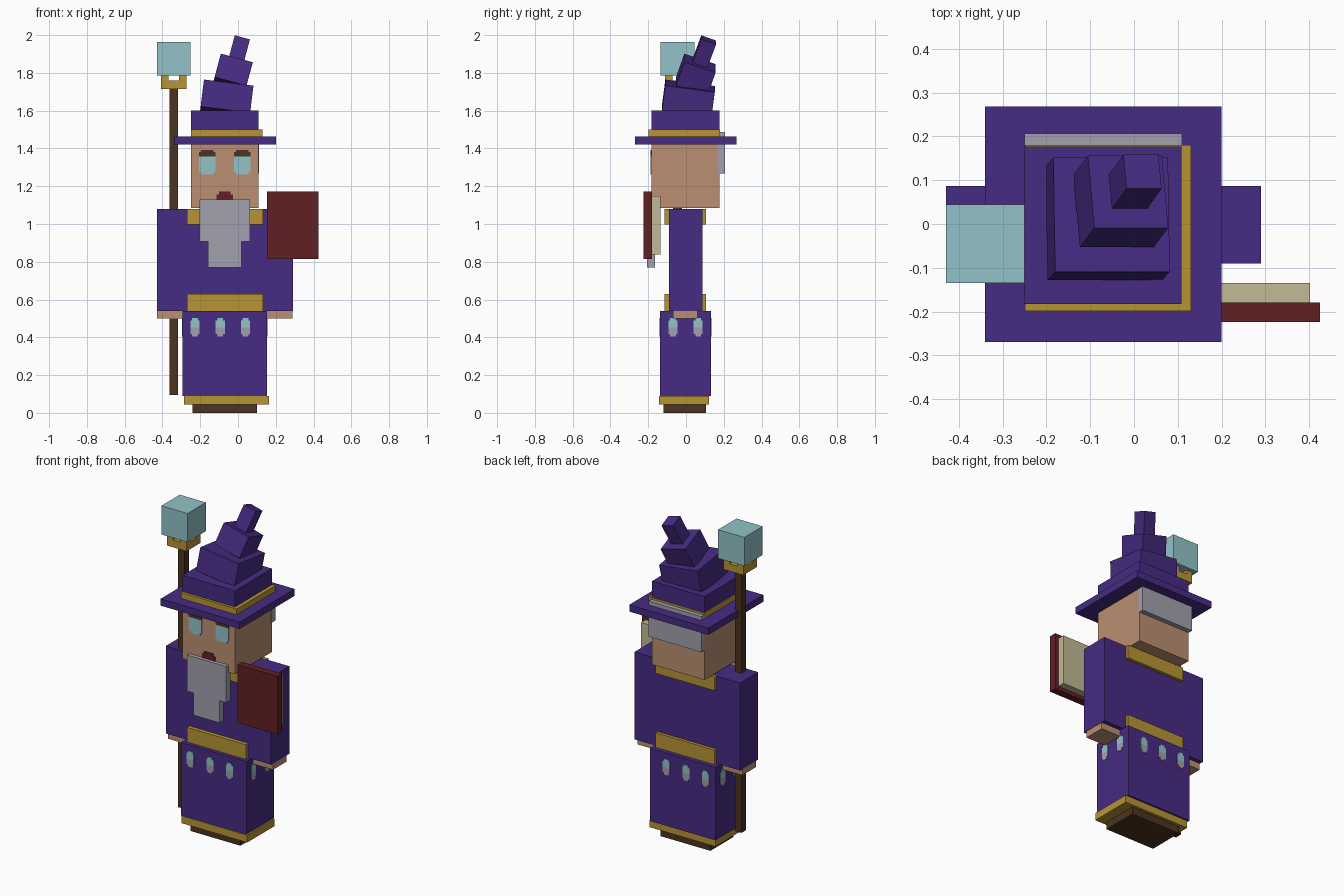
import bpy
from math import radians

default = bpy.data.objects.get("Cube")
if default:
    bpy.data.objects.remove(default, do_unlink=True)


def material(name, *rgb):
    m = bpy.data.materials.new(name)
    m.use_nodes = True
    m.diffuse_color = (*rgb, 1)
    m.node_tree.nodes["Principled BSDF"].inputs["Base Color"].default_value = (*rgb, 1)
    return m


PURPLE = material("purple cloth", 0.061, 0.024, 0.225)
GOLD = material("gold trim", 0.479, 0.296, 0.034)
SKIN = material("skin", 0.500, 0.275, 0.170)
BLUE = material("pale blue", 0.290, 0.546, 0.578)
GREY = material("grey hair", 0.365, 0.355, 0.420)
RED = material("dark red", 0.120, 0.0145, 0.016)
BROWN = material("dark brown", 0.073, 0.034, 0.015)
PAPER = material("paper", 0.552, 0.491, 0.305)


def block(name, mat, x, y, z, tilt=(0, 0)):
    """Box from (min, max) ranges, optionally tilted about its centre."""
    ranges = (x, y, z)
    bpy.ops.mesh.primitive_cube_add(size=1, location=[(a + b) / 2 for a, b in ranges])
    ob = bpy.context.object
    ob.name = name
    ob.scale = [b - a for a, b in ranges]
    ob.rotation_euler = (radians(tilt[0]), radians(tilt[1]), 0)
    ob.data.materials.append(mat)
    return ob


def around(c, size):
    return (c - size / 2, c + size / 2)


# Feet, hem and skirt
SKIRT_X, SKIRT_Y = (-0.294, 0.153), (-0.138, 0.133)
block("boots", BROWN, (-0.24, 0.10), (-0.12, 0.105), (0, 0.045))
block("hem", GOLD, (-0.286, 0.163), (-0.143, 0.122), (0.045, 0.09))
block("skirt", PURPLE, SKIRT_X, SKIRT_Y, (0.09, 0.54))

# Torso, belt, collar
block("torso", PURPLE, (-0.25, 0.11), (-0.09, 0.087), (0.54, 1.08))
for name, z in (("belt", (0.54, 0.63)), ("collar", (0.997, 1.08))):
    block(name, GOLD, (-0.27, 0.133), (-0.114, 0.106), z)

# Arms and hands, mirrored about the body axis
AXIS = -0.07
for side, s in (("right", -1), ("left", 1)):
    arm = sorted((AXIS + s * 0.18, AXIS + s * 0.36))
    hand = sorted((AXIS + s * 0.20, AXIS + s * 0.358))
    block(side + "_arm", PURPLE, arm, (-0.09, 0.087), (0.54, 1.08))
    block(side + "_hand", SKIN, hand, (-0.07, 0.062), (0.50, 0.56))

# Head, hair, beard
HEAD_X, HEAD_Y = (-0.25, 0.108), (-0.183, 0.177)
block("head", SKIN, HEAD_X, HEAD_Y, (1.085, 1.44))
block("back_hair", GREY, (-0.25, 0.11), (0.17, 0.207), (1.268, 1.488))
for part, half, z in (("upper", 0.134, (0.907, 1.13)), ("lower", 0.088, (0.77, 0.907))):
    block(part + "_beard", GREY, around(AXIS, half * 2), (-0.207, -0.165), z)

# Painted face: thin plates with stepped corners
FACE_Y = (-0.187, -0.181)
for side, cx in (("right", AXIS - 0.092), ("left", AXIS + 0.092)):
    block(side + "_eye", BLUE, around(cx, 0.088), FACE_Y, (1.275, 1.358))
    block(side + "_eye_bottom", BLUE, around(cx, 0.066), FACE_Y, (1.262, 1.275))
    block(side + "_brow", BROWN, around(cx, 0.088), FACE_Y, (1.358, 1.38))
    block(side + "_brow_top", BROWN, around(cx, 0.066), FACE_Y, (1.38, 1.392))
block("mouth", RED, around(AXIS, 0.088), FACE_Y, (1.13, 1.156))
block("mouth_top", RED, around(AXIS, 0.062), FACE_Y, (1.156, 1.172))


# Painted ovals round the skirt, blue above and grey below
def oval(name, place):
    for part, mat, width, z in (("top", BLUE, 0.03, (0.49, 0.502)),
                                ("upper", BLUE, 0.048, (0.452, 0.49)),
                                ("lower", GREY, 0.048, (0.418, 0.452)),
                                ("bottom", GREY, 0.03, (0.405, 0.418))):
        block(name + "_" + part, mat, *place(width), z)


for face, y in (("front", SKIRT_Y[0]), ("back", SKIRT_Y[1])):
    for i in (-1, 0, 1):
        cx = -0.094 + i * 0.134
        oval(face + "_oval", lambda w: (around(cx, w), around(y, 0.006)))
for face, x in (("right", SKIRT_X[0]), ("left", SKIRT_X[1])):
    for cy in (-0.069, 0.064):
        oval(face + "_oval", lambda w: (around(x, 0.006), around(cy, w)))

# Hat: brim, band, base and three leaning tiers
block("hat_brim", PURPLE, (-0.34, 0.20), (-0.27, 0.268), (1.422, 1.464))
block("hat_band", GOLD, (-0.249, 0.13), (-0.199, 0.18), (1.464, 1.50))
block("hat_base", PURPLE, HEAD_X, HEAD_Y, (1.50, 1.60))
for name, (cx, cy, cz), width, height, tilt in (
        ("hat_lower_tier", (-0.06, 0.012, 1.66), 0.264, 0.145, (-7.5, 7)),
        ("hat_middle_tier", (-0.03, 0.052, 1.79), 0.175, 0.135, (-19, 15)),
        ("hat_tip", (0.003, 0.097, 1.913), 0.083, 0.135, (-20, 15))):
    block(name, PURPLE, around(cx, width), around(cy, width), around(cz, height), tilt)

# Staff with pronged holder and crystal block
SX, SY = -0.34, -0.045
block("staff", BROWN, around(SX, 0.045), around(SY, 0.045), (0.095, 1.72))
block("staff_holder", GOLD, around(SX, 0.134), around(SY, 0.134), (1.715, 1.76))
for sx in (-1, 1):
    for sy in (-1, 1):
        block("holder_prong", GOLD, around(SX + sx * 0.047, 0.04),
              around(SY + sy * 0.047, 0.04), (1.76, 1.787))
block("staff_crystal", BLUE, around(SX, 0.179), around(SY, 0.179), (1.786, 1.963))

# Book held at the left arm
block("book_cover", RED, (0.153, 0.425), (-0.224, -0.179), (0.814, 1.172))
block("book_pages", PAPER, (0.178, 0.402), (-0.179, -0.135), (0.838, 1.147))
